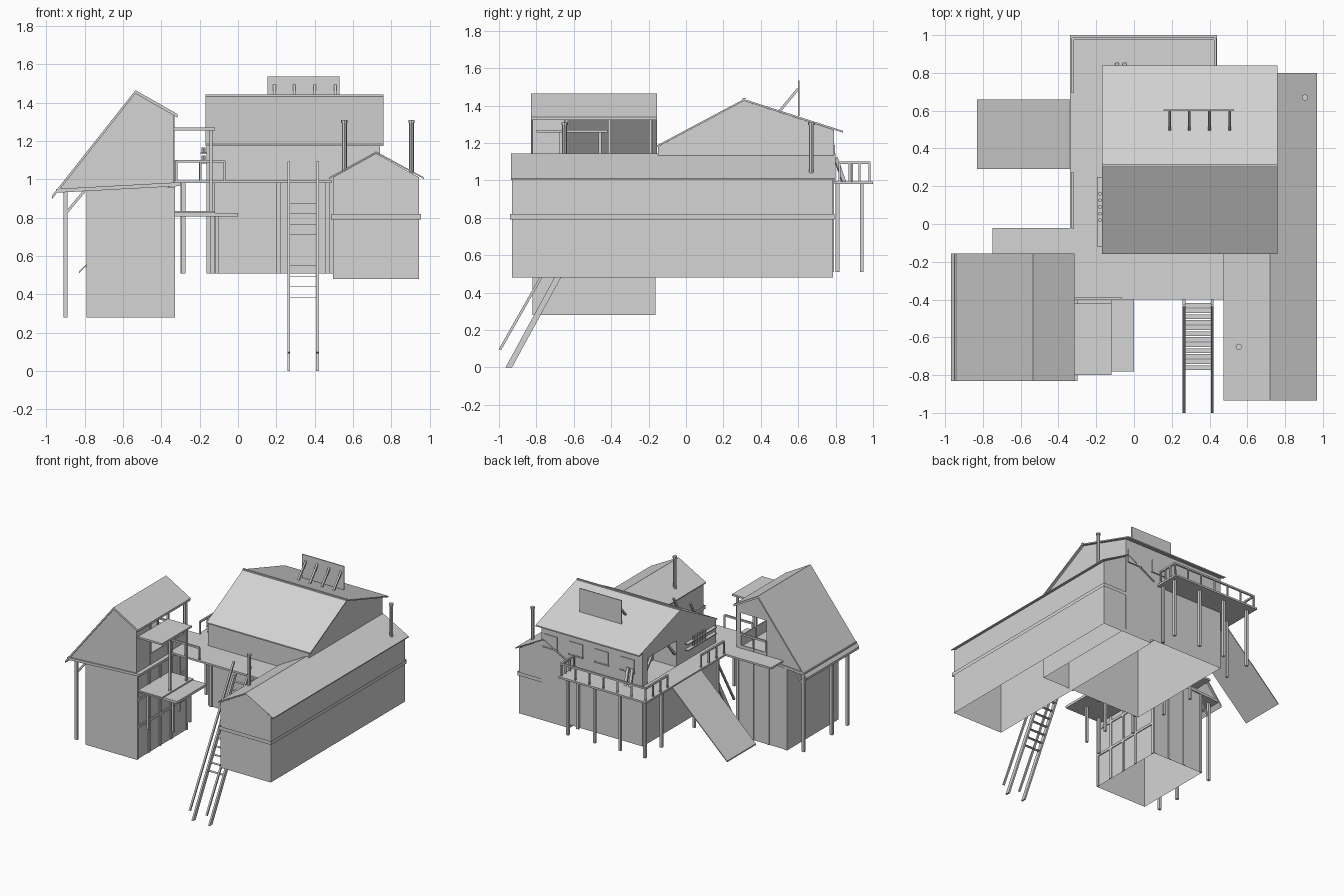
import bpy, bmesh
from mathutils import Vector

old = bpy.data.objects.get("Cube")
if old:
    bpy.data.objects.remove(old, do_unlink=True)

grey = bpy.data.materials.new("weathered grey")
grey.use_nodes = True
tone = (0.66, 0.66, 0.66, 1)
grey.diffuse_color = tone
grey.node_tree.nodes["Principled BSDF"].inputs["Base Color"].default_value = tone


def finish(name, bm):
    bmesh.ops.recalc_face_normals(bm, faces=bm.faces)
    mesh = bpy.data.meshes.new(name)
    bm.to_mesh(mesh)
    bm.free()
    mesh.materials.append(grey)
    ob = bpy.data.objects.new(name, mesh)
    bpy.context.collection.objects.link(ob)
    return ob


def prism(name, profile, axis, a, b, skip=()):
    """Extrude an outline along x (points in y,z) or y (points in x,z); skip leaves sides open."""
    bm = bmesh.new()
    put = (lambda p, t: (t, p[0], p[1])) if axis == "x" else (lambda p, t: (p[0], t, p[1]))
    ends = [[bm.verts.new(put(p, t)) for p in profile] for t in (a, b)]
    n = len(profile)
    for ring in ends:
        bm.faces.new(ring)
    for i in range(n):
        j = (i + 1) % n
        if i not in skip:
            bm.faces.new((ends[0][i], ends[0][j], ends[1][j], ends[1][i]))
    return finish(name, bm)


def box(name, x0, x1, y0, y1, z0, z1, skip=()):
    return prism(name, [(x0, z0), (x1, z0), (x1, z1), (x0, z1)], "y", y0, y1, skip)


def bar(name, p, q, w=0.018, sides=4):
    p, q = Vector(p), Vector(q)
    d = q - p
    bm = bmesh.new()
    bmesh.ops.create_cone(bm, cap_ends=True, segments=sides, radius1=w * 0.7,
                          radius2=w * 0.7, depth=d.length)
    if sides == 4:
        for v in bm.verts:   # square the section to the axes
            x, y = v.co.x, v.co.y
            v.co.x, v.co.y = (x - y) * 0.7071, (x + y) * 0.7071
    rot = d.to_track_quat("Z", "Y")
    for v in bm.verts:
        v.co = rot @ v.co + (p + q) / 2
    return finish(name, bm)


def roof(name, line, axis, a, b, t=0.01):
    return prism(name, line + [(u, v - t) for u, v in reversed(line)], axis, a, b)


def railing(name, p, q, count, h=0.105):
    p, q, up = Vector(p), Vector(q), Vector((0, 0, h))
    bar(name + "_top", p + up, q + up, 0.014)
    for i in range(count):
        foot = p.lerp(q, i / (count - 1))
        bar(name + "_post", foot, foot + up, 0.011)


# Long house, open underneath
prism("long_house_walls", [(.495, .48), (.945, .48), (.945, 1.01), (.72, 1.135), (.495, 1.01)],
      "y", -.93, .785, skip=(0, 2, 3))
roof("long_house_roof", [(.475, 1.01), (.72, 1.145), (.97, 1.01)], "y", -.935, .8, .008)
box("long_house_band", .485, .955, -.94, .795, .79, .82, skip=(0, 2))
for x, y in ((.555, -.65), (.905, .67)):
    bar("stove_pipe", (x, y, 1.03), (x, y, 1.3), .018, 8)
    bar("stove_pipe_cap", (x, y, 1.295), (x, y, 1.31), .024, 8)

# Main house, open underneath, with a porch recess at one gable
box("main_house_lower_walls", -.165, .74, -.15, .79, .51, .98, skip=(0, 2))
slopes = [(.79, 1.27), (.31, 1.425), (-.15, 1.18)]
prism("main_house_walls", [(-.15, .98), (.79, .98)] + slopes, "x", .04, .74, skip=(0, 2, 3))
prism("main_house_porch_walls",
      [(-.15, .98), (.36, .98), (.36, 1.2), (.73, 1.2), (.73, .98), (.79, .98)] + slopes,
      "x", -.165, .04, skip=(0, 4, 6, 7))
box("porch_floor", -.165, .04, .36, .73, .98, .99)
roof("main_house_roof", [(-.16, 1.185), (.31, 1.435), (.84, 1.265)], "x", -.17, .76)
bar("roof_ridge", (-.17, .31, 1.435), (.76, .31, 1.435), .014)
bar("porch_brace", (-.15, .73, 1.09), (-.15, .64, 1.2), .016)
bar("porch_brace", (-.15, .36, 1.09), (-.15, .45, 1.2), .016)
for x in (-.03, .2, .43, .66):
    box("window_pane", x - .06, x + .06, .789, .796, 1.09, 1.19)
    box("window_sill", x - .065, x + .065, .789, .8, 1.08, 1.09)
for x in (-.135, .21, .465):
    box("wall_post", x - .012, x + .012, -.162, -.15, .51, .98)

# Wall shelf with jars
for z in (1.09, 1.14):
    box("wall_shelf", -.195, -.16, -.12, .25, z - .008, z)
for i in range(5):
    y = .02 + i * .035
    bar("jar", (-.18, y, 1.09), (-.18, y, 1.125), .014, 8)
    bar("jar", (-.18, y, 1.14), (-.18, y, 1.165), .014, 8)

# Roof board on struts
box("roof_board", .155, .53, .598, .606, 1.345, 1.535)
for x in (.19, .293, .4, .507):
    bar("board_strut", (x, .5, 1.37), (x, .6, 1.49), .014)

# Deck around the house, posts and railings
box("front_deck", -.34, .49, -.4, -.15, .98, .995)
box("left_deck", -.34, -.165, -.15, .79, .98, .995)
box("back_deck", -.34, .44, .79, 1.0, .98, .995)
box("side_deck", -.75, -.34, -.17, -.02, .98, .995)
for x in (-.29, -.07, .16, .4):
    bar("deck_post", (x, .94, .51), (x, .94, .98), .02)
for y in (.72, .3, 0, -.35):
    bar("deck_post", (-.285, y, .51), (-.285, y, .98), .02)
bar("corner_post", (.4, .81, .51), (.4, .81, .98), .02)
railing("back_rail", (-.325, .98, .99), (.43, .98, .99), 7)
railing("back_right_rail", (.43, .98, .99), (.43, .82, .99), 4)
railing("back_left_rail", (-.325, .98, .99), (-.325, .7, .99), 4)
railing("left_rail", (-.325, .27, .99), (-.325, -.02, .99), 4)
railing("front_rail", (-.32, -.395, .99), (-.07, -.395, .99), 3)
for x in (-.09, -.05):
    bar("leaning_board", (x, .845, .99), (x + .01, .8, 1.12), .02)
roof("ramp", [(-.83, .52), (-.335, .99)], "y", .29, .66)

# Ladder stairs
for x in (.265, .415):
    prism("stair_stringer", [(-.965, 0), (-.93, 0), (-.4, .975), (-.435, .975)],
          "x", x - .007, x + .007)
    bar("stair_handrail", (x, -.995, .095), (x, -.43, 1.09), .014)
for i in range(12):
    y = -.43 - i * .03
    z = .965 + (y + .41) * 1.81
    box("stair_tread", .265, .415, y - .012, y + .012, z - .001, z + .001)

# Tower lower storey, open underneath, with its framing
box("tower_lower_walls", -.79, -.335, -.82, -.17, .28, .96, skip=(0, 2))
prism("tower_floor", [(-.95, .93), (-.3, .965), (-.3, .985), (-.95, .95)], "y", -.83, -.16)
for y in (-.78, -.58, -.22):
    bar("tower_post", (-.9, y, .28), (-.9, y, .96), .022)
    bar("tower_brace", (-.9, y, .82), (-.8, y, .94), .014)
for y in (-.81, -.66, -.52, -.38, -.18):
    box("tower_stud", -.335, -.328, y - .01, y + .01, .28, .96)
for z in (.54, .76):
    box("tower_rail", -.335, -.328, -.82, -.17, z - .01, z + .01)
for x in (-.78, -.62, -.48, -.345):
    box("tower_back_stud", x - .01, x + .01, -.17, -.163, .28, .96)

# Tower loft: gable sheets, open side, roof
gable = [(-.93, .95), (-.335, .975), (-.335, 1.34), (-.535, 1.45)]
prism("loft_front_gable", gable, "y", -.82, -.812)
back = prism("loft_back_gable", gable, "y", -.178, -.17)
cutter = box("loft_window_cutter", -.6, -.37, -.3, -.1, 1.02, 1.28)
cutter.hide_render = cutter.hide_viewport = True
opening = back.modifiers.new("opening", "BOOLEAN")
opening.object, opening.solver = cutter, "EXACT"
box("loft_side_wall", -.343, -.335, -.82, -.65, .97, 1.34)
box("loft_side_sill", -.343, -.335, -.65, -.17, .97, 1.07)
for y in (-.64, -.41, -.19):
    bar("loft_side_post", (-.34, y, .97), (-.34, y, 1.34), .016)
line = [(-.97, .915), (-.535, 1.465), (-.315, 1.34)]
roof("tower_roof", line, "y", -.83, -.155, .018)
railing("loft_rail", (-.6, -.17, .99), (-.37, -.17, .99), 3, .12)

# Lookout platform and canopy beside the tower
box("lookout_floor", -.335, 0, -.78, -.4, .805, .825)
box("lookout_step", -.335, -.12, -.8, -.4, .825, .835)
box("canopy", -.335, -.12, -.8, -.42, 1.255, 1.27)
for y in (-.67, -.46):
    bar("canopy_post", (-.14, y, .82), (-.14, y, 1.26), .016)
    bar("lookout_post", (-.11, y, .51), (-.11, y, .81), .018)
bar("lookout_post", (-.285, -.74, .51), (-.285, -.74, .81), .02)
